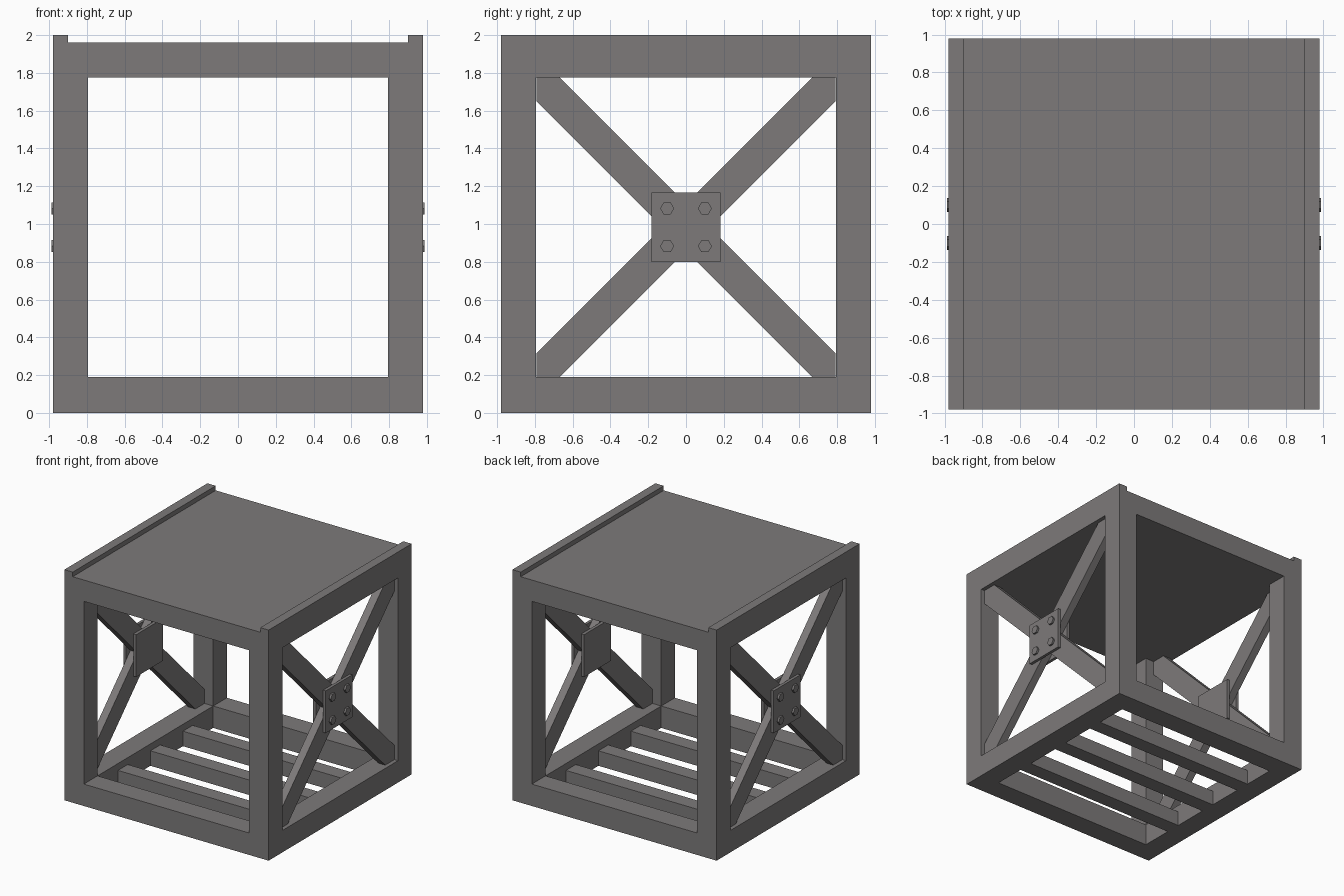
import bpy, bmesh, math

if "Cube" in bpy.data.objects:
    bpy.data.objects.remove(bpy.data.objects["Cube"])

grey = bpy.data.materials.new("warm_grey")
grey.diffuse_color = (0.205, 0.195, 0.195, 1)
grey.use_nodes = True
grey.node_tree.nodes["Principled BSDF"].inputs["Base Color"].default_value = grey.diffuse_color

E, I, LIP = 0.98, 0.793, 0.90         # outer half width, opening half width, lip start
Z0, Z1, ZT, ZL = 0.19, 1.775, 1.96, 2.0
CZ = (Z0 + Z1) / 2
H = (Z1 - Z0) / 2


def finish(name, bm):
    bmesh.ops.recalc_face_normals(bm, faces=bm.faces)
    me = bpy.data.meshes.new(name)
    bm.to_mesh(me)
    bm.free()
    me.materials.append(grey)
    ob = bpy.data.objects.new(name, me)
    bpy.context.collection.objects.link(ob)
    return ob


def prism(name, pts, x0, x1):
    """Extrude a (y, z) outline along x from x0 to x1."""
    bm = bmesh.new()
    f = bm.faces.new([bm.verts.new((x0, y, z)) for y, z in pts])
    r = bmesh.ops.extrude_face_region(bm, geom=[f])
    moved = [v for v in r["geom"] if isinstance(v, bmesh.types.BMVert)]
    bmesh.ops.translate(bm, verts=moved, vec=(x1 - x0, 0, 0))
    return finish(name, bm)


def rect(y0, y1, z0, z1):
    return [(y0, z0), (y1, z0), (y1, z1), (y0, z1)]


# Frame, roof slab and roof lips as one shell built from filled cells
xs = [-E, -LIP, -I, I, LIP, E]
ys = [-E, -I, I, E]
zs = [0, Z0, Z1, ZT, ZL]


def filled(i, j, k):
    if not (0 <= i < 5 and 0 <= j < 3 and 0 <= k < 4):
        return False
    edge_x, edge_y = i != 2, j != 1
    if k == 0:
        return edge_x or edge_y       # bottom ring
    if k == 1:
        return edge_x and edge_y      # corner posts
    return True if k == 2 else i in (0, 4)


bm = bmesh.new()
axes = (xs, ys, zs)
for i in range(5):
    for j in range(3):
        for k in range(4):
            if not filled(i, j, k):
                continue
            cell = (i, j, k)
            for a in range(3):
                for s in (0, 1):
                    n = list(cell)
                    n[a] += 2 * s - 1
                    if filled(*n):
                        continue
                    b, c = (a + 1) % 3, (a + 2) % 3
                    vs = []
                    for db, dc in ((0, 0), (1, 0), (1, 1), (0, 1)):
                        p = [0, 0, 0]
                        p[a] = axes[a][cell[a] + s]
                        p[b] = axes[b][cell[b] + db]
                        p[c] = axes[c][cell[c] + dc]
                        vs.append(bm.verts.new(p))
                    bm.faces.new(vs)
bmesh.ops.remove_doubles(bm, verts=bm.verts, dist=1e-5)
finish("frame_shell", bm)

# Floor slats
for n in (-1, 0, 1):
    y = n * 0.445
    prism("floor_slat", rect(y - 0.067, y + 0.067, 0, 0.13), -I, I)

# Cross braces, gusset plates and bolts on both sides
C = 0.125
cross = []
for q in range(4):
    for y, z in ((C, 0), (H, H - C), (H, H), (H - C, H)):
        for _ in range(q):
            y, z = -z, y
        cross.append((y, z + CZ))
P = 0.183
plate = rect(-P, P, CZ - P, CZ + P)

for s, side in ((1, "right"), (-1, "left")):
    prism(side + "_cross_brace", cross, s * 0.877, s * 0.945)
    prism(side + "_outer_plate", plate, s * 0.945, s * 0.97)
    prism(side + "_inner_plate", plate, s * 0.85, s * 0.877)
    for by in (-0.1, 0.1):
        for bz in (-0.1, 0.1):
            hexagon = [(by + 0.037 * math.cos(a * math.pi / 3),
                        CZ + bz + 0.037 * math.sin(a * math.pi / 3)) for a in range(6)]
            prism(side + "_bolt", hexagon, s * 0.97, s * 0.987)
